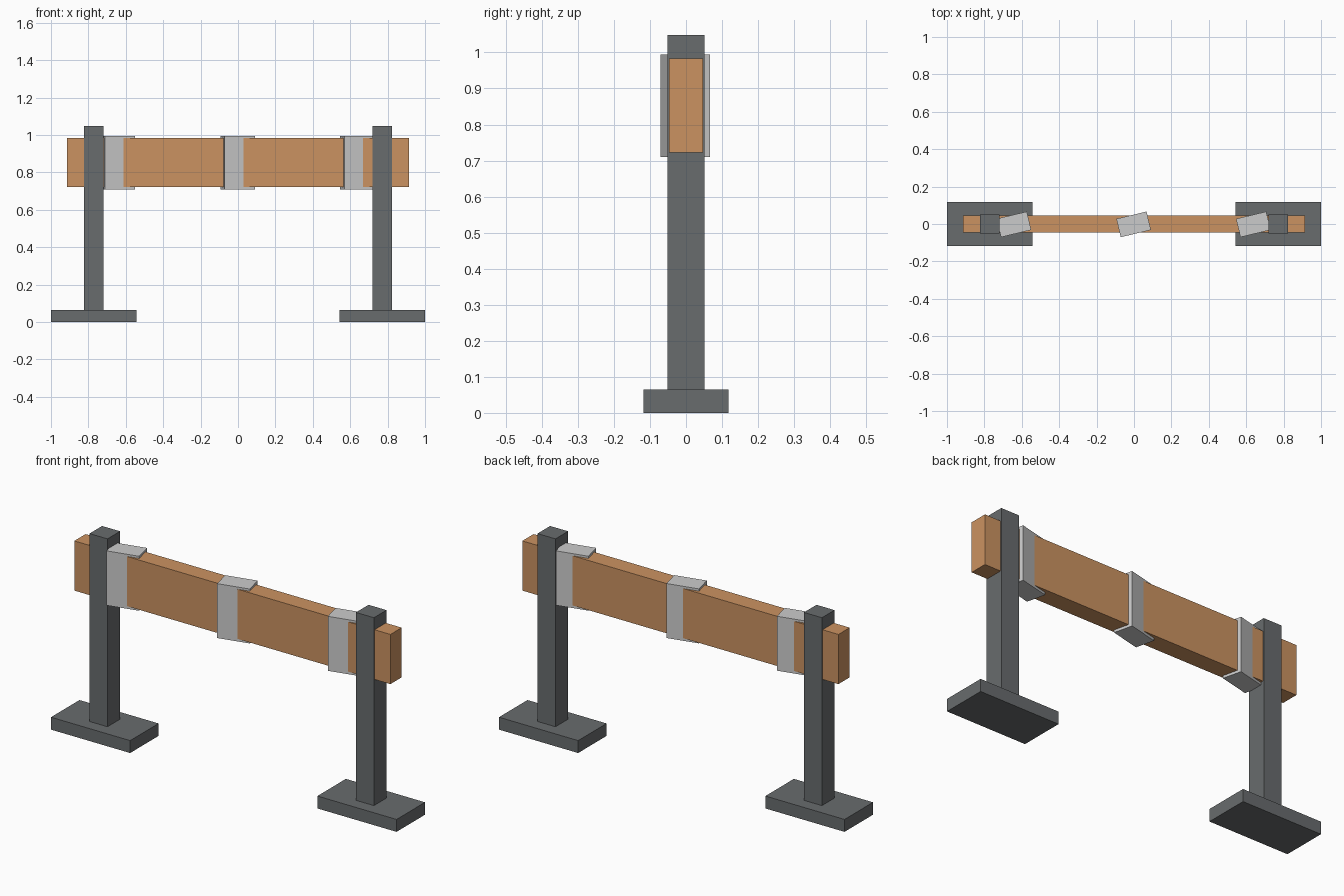
import bpy
from math import radians

if "Cube" in bpy.data.objects:
    bpy.data.objects.remove(bpy.data.objects["Cube"])


def material(name, rgb):
    mat = bpy.data.materials.new(name)
    mat.diffuse_color = (*rgb, 1)
    mat.use_nodes = True
    mat.node_tree.nodes["Principled BSDF"].inputs["Base Color"].default_value = mat.diffuse_color
    return mat


def box(name, center, size, mat, turn=0):
    bpy.ops.mesh.primitive_cube_add(size=1, location=center)
    obj = bpy.context.object
    obj.name = name
    obj.scale = size
    bpy.ops.object.transform_apply(location=False, rotation=False, scale=True)
    obj.rotation_euler.z = radians(turn)
    obj.data.materials.append(mat)
    return obj


wood = material("orange_wood", (0.60, 0.29, 0.12))
dark = material("dark_grey", (0.14, 0.15, 0.155))
light = material("light_grey", (0.57, 0.57, 0.54))

FOOT_H, POST_TOP = 0.065, 1.048
BEAM_Z = 0.853

# Two stands, each a foot plate and an upright post
for side, s in (("left", -1), ("right", 1)):
    box(f"{side}_foot", (s * 0.771, 0, FOOT_H / 2), (0.458, 0.235, FOOT_H), dark)
    box(f"{side}_post", (s * 0.771, 0, (FOOT_H + POST_TOP) / 2),
        (0.104, 0.104, POST_TOP - FOOT_H), dark)

# Horizontal barrier board
box("barrier_board", (0, 0, BEAM_Z), (1.83, 0.093, 0.26), wood)

# Slanted pale stripes wrapping the board
for i in (-1, 0, 1):
    box(f"stripe_{i + 2}", (i * 0.64 - 0.002, -0.002, BEAM_Z - 0.001),
        (0.166, 0.101, 0.285), light, turn=13.5)
